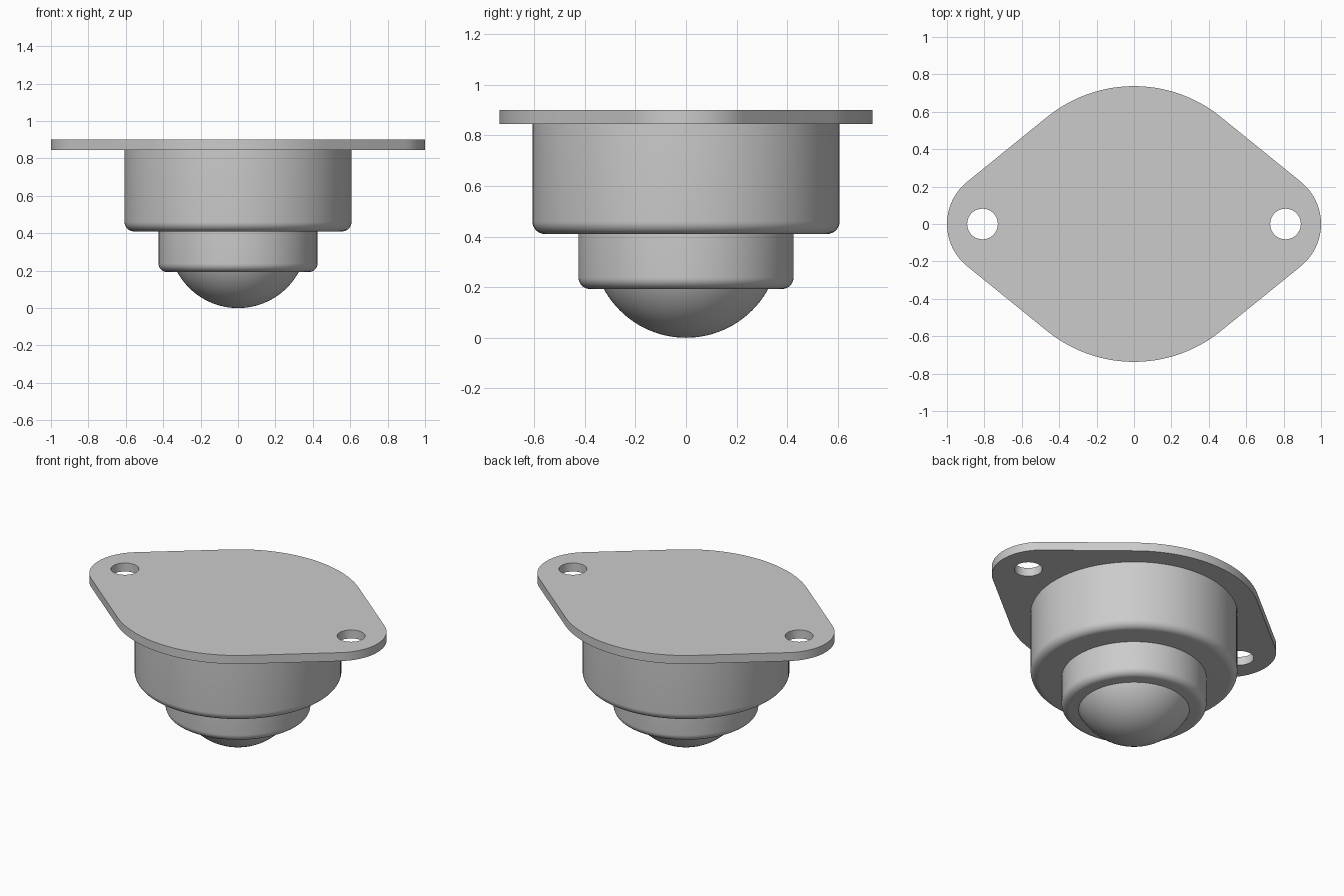
import bpy, bmesh
from math import sin, cos, pi, acos, radians
from mathutils import Vector, Matrix

if "Cube" in bpy.data.objects:
    bpy.data.objects.remove(bpy.data.objects["Cube"])


def finish(bm, name):
    bmesh.ops.recalc_face_normals(bm, faces=bm.faces[:])
    mesh = bpy.data.meshes.new(name)
    bm.to_mesh(mesh)
    bm.free()
    obj = bpy.data.objects.new(name, mesh)
    bpy.context.collection.objects.link(obj)
    bpy.ops.object.select_all(action='DESELECT')
    obj.select_set(True)
    bpy.context.view_layer.objects.active = obj
    bpy.ops.object.shade_smooth_by_angle(angle=radians(35))
    return obj


def arc(cx, cy, r, a0, a1, n):
    return [(cx + r * cos(a0 + (a1 - a0) * i / n),
             cy + r * sin(a0 + (a1 - a0) * i / n)) for i in range(n + 1)]


def lathe(name, profile, steps=96):
    bm = bmesh.new()
    verts = [bm.verts.new((r, 0, z)) for r, z in profile]
    edges = [bm.edges.new(p) for p in zip(verts, verts[1:])]
    bmesh.ops.spin(bm, geom=verts + edges, cent=(0, 0, 0), axis=(0, 0, 1),
                   angle=2 * pi, steps=steps)
    bmesh.ops.remove_doubles(bm, verts=bm.verts[:], dist=1e-5)
    return finish(bm, name)


def cup(name, radius, bottom, top, fillet):
    # Cylinder with a rounded bottom rim
    rim = arc(radius - fillet, bottom + fillet, fillet, -pi / 2, 0, 8)
    return lathe(name, [(0, bottom)] + rim + [(radius, top), (0, top)])


# Mounting flange: large centre arc tangent to two small end arcs, two bolt holes
R, END_X, END_R = 0.737, 0.71, 0.29
t = acos((R - END_R) / END_X)
outline = (arc(END_X, 0, END_R, -t, t, 24) + arc(0, 0, R, t, pi - t, 40)
           + arc(-END_X, 0, END_R, pi - t, pi + t, 24)
           + arc(0, 0, R, pi + t, 2 * pi - t, 40))
holes = [arc(s * 0.81, 0, 0.082, 0, 2 * pi, 40)[:-1] for s in (-1, 1)]
bm = bmesh.new()
for loop in [outline] + holes:
    vs = [bm.verts.new((x, y, 0.845)) for x, y in loop]
    for a, b in zip(vs, vs[1:] + vs[:1]):
        bm.edges.new((a, b))
bmesh.ops.triangle_fill(bm, edges=bm.edges[:], use_beauty=True)
ext = bmesh.ops.extrude_face_region(bm, geom=bm.faces[:], use_keep_orig=True)
top = [g for g in ext['geom'] if isinstance(g, bmesh.types.BMVert)]
bmesh.ops.translate(bm, verts=top, vec=Vector((0, 0, 0.055)))
bmesh.ops.remove_doubles(bm, verts=bm.verts[:], dist=1e-5)
finish(bm, "mounting_flange")

# Stepped housing
cup("housing", 0.607, 0.41, 0.85, 0.05)
cup("ball_retainer", 0.425, 0.193, 0.42, 0.045)

# Rolling ball
bm = bmesh.new()
bmesh.ops.create_uvsphere(bm, u_segments=96, v_segments=48, radius=0.37,
                          matrix=Matrix.Translation((0, 0, 0.37)))
finish(bm, "ball")
